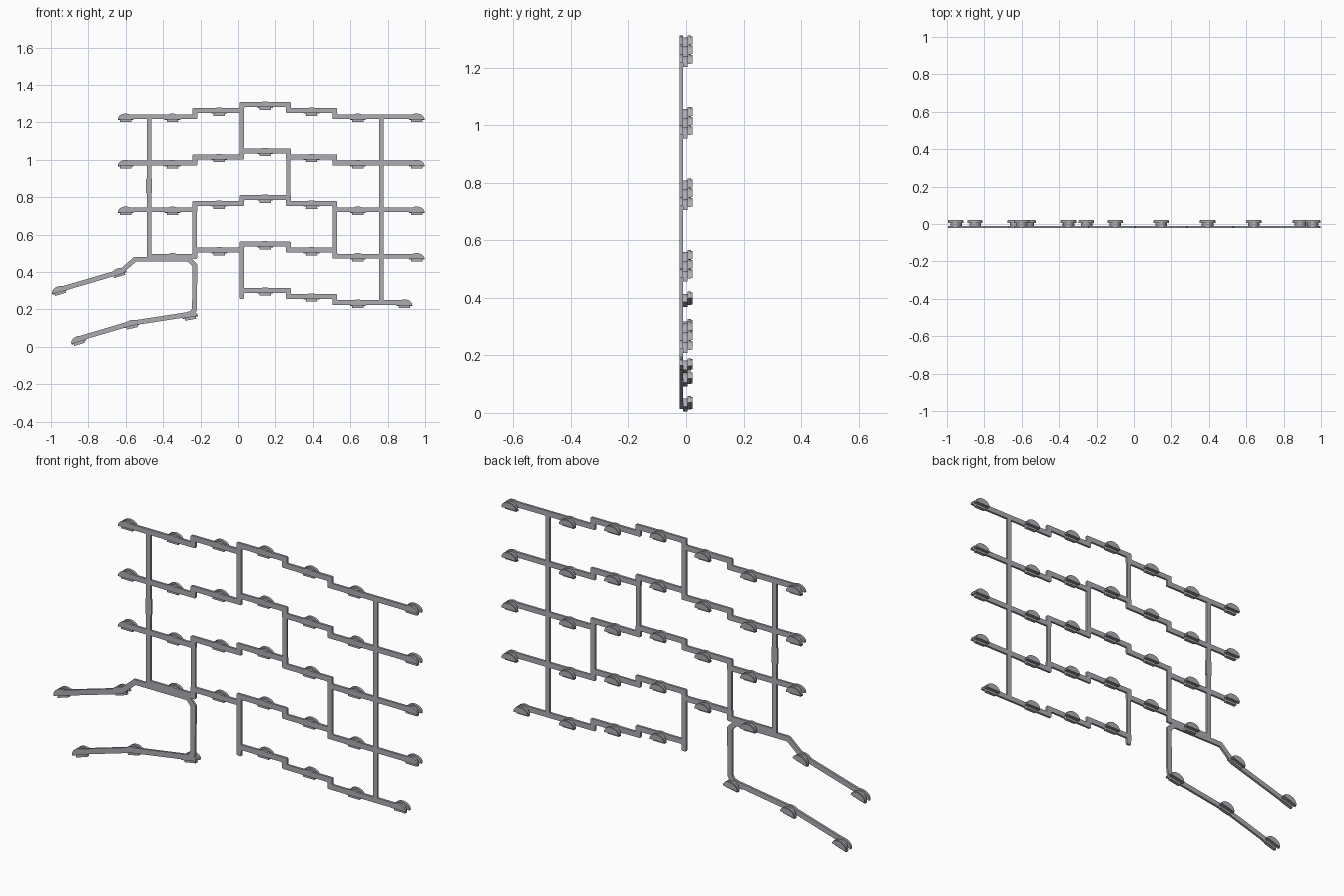
import bpy, bmesh, math
from mathutils import Vector, Matrix

if "Cube" in bpy.data.objects:
    bpy.data.objects.remove(bpy.data.objects["Cube"], do_unlink=True)

grey = bpy.data.materials.new("cool grey")
grey.use_nodes = True
COLOUR = (0.42, 0.42, 0.45, 1)
grey.diffuse_color = COLOUR
grey.node_tree.nodes["Principled BSDF"].inputs["Base Color"].default_value = COLOUR

RAIL = 0.026                                  # rail width
FRONT, RAIL_BACK, NECK_BACK, BACK = -0.022, -0.011, 0.006, 0.022


def finish(bm, name):
    bmesh.ops.recalc_face_normals(bm, faces=bm.faces)
    mesh = bpy.data.meshes.new(name)
    bm.to_mesh(mesh)
    bm.free()
    mesh.materials.append(grey)
    ob = bpy.data.objects.new(name, mesh)
    bpy.context.collection.objects.link(ob)
    return ob


def slab(bm, outline, y0, y1, corner=0.0):
    """Extrude a flat x-z outline from y0 to y1, optionally trimming corners."""
    part = bmesh.new()
    part.faces.new([part.verts.new((x, y0, z)) for x, z in outline])
    if corner:
        bmesh.ops.bevel(part, geom=part.verts[:], offset=corner, segments=2,
                        profile=0.5, affect='VERTICES')
    ext = bmesh.ops.extrude_face_region(part, geom=part.faces[:])
    moved = [g for g in ext["geom"] if isinstance(g, bmesh.types.BMVert)]
    bmesh.ops.translate(part, verts=moved, vec=(0, y1 - y0, 0))
    bmesh.ops.recalc_face_normals(part, faces=part.faces)
    tmp = bpy.data.meshes.new("tmp")
    part.to_mesh(tmp)
    part.free()
    bm.from_mesh(tmp)
    bpy.data.meshes.remove(tmp)


def rail(name, path, width=RAIL, y0=FRONT):
    """Flat bar of constant width that follows a path with mitred corners."""
    pts = [Vector(p) for p in path]
    dirs = [(b - a).normalized() for a, b in zip(pts, pts[1:])]
    left, right = [], []
    for i, p in enumerate(pts):
        d0, d1 = dirs[max(i - 1, 0)], dirs[min(i, len(dirs) - 1)]
        n0, n1 = Vector((-d0.y, d0.x)), Vector((-d1.y, d1.x))
        off = (n0 + n1) * (width / 2 / (1 + n0.dot(n1)))
        left.append(p + off)
        right.append(p - off)
    bm = bmesh.new()
    slab(bm, left + right[::-1], y0, RAIL_BACK, 0.005)
    return finish(bm, name)


def dome(half_width, base, top, steps=16):
    """Half-round outline with a flat base."""
    return [(half_width * math.cos(math.pi * i / steps),
             base + (top - base) * math.sin(math.pi * i / steps))
            for i in range(steps + 1)]


def pad(name, x, z, tilt=0.0):
    """Grooved half-round knob: front flange, narrower neck, back cap."""
    bm = bmesh.new()
    slab(bm, dome(0.042, -0.014, 0.017), FRONT, RAIL_BACK)
    slab(bm, dome(0.031, -0.028, 0.010), RAIL_BACK, NECK_BACK)
    slab(bm, dome(0.042, -0.017, 0.017), NECK_BACK, BACK - 0.004)
    slab(bm, dome(0.039, -0.015, 0.014), BACK - 0.004, BACK)
    bm.transform(Matrix.Translation((x, 0, z)) @ Matrix.Rotation(-math.radians(tilt), 4, 'Y'))
    ob = finish(bm, name)
    bpy.context.view_layer.objects.active = ob
    ob.select_set(True)
    bpy.ops.object.shade_smooth_by_angle(angle=math.radians(30))
    ob.select_set(False)


# Stepped horizontal rails: x of each step and height of each stretch
STEPS = [-0.23, 0.02, 0.27, 0.517]
RISE = [0, 0.033, 0.065, 0.033, 0]
PADS = [-0.60, -0.35, -0.10, 0.145, 0.393, 0.64]


def height(x):
    return RISE[sum(x > s for s in STEPS)]


def stepped_row(name, base, start, end, last_pad):
    path = [(start, base + height(start + 0.001))]
    for i, s in enumerate(STEPS):
        if s > start:
            path += [(s, base + RISE[i]), (s, base + RISE[i + 1])]
    rail(name, path + [(end, base)])
    for i, x in enumerate([p for p in PADS if p > start] + [last_pad]):
        pad(f"{name}_pad_{i + 1}", x, base + height(x))


rows = [("top_rail", 1.23, -0.61, 0.965, 0.955),
        ("upper_rail", 0.982, -0.61, 0.965, 0.955),
        ("middle_rail", 0.733, -0.61, 0.965, 0.955),
        ("lower_rail", 0.484, -0.475, 0.965, 0.955),
        ("bottom_rail", 0.236, 0.008, 0.90, 0.89)]
for row in rows:
    stepped_row(*row)

# Upright connectors
uprights = [("left_upright", -0.475, 1.23, 0.472),
            ("right_upright", 0.765, 1.23, 0.236),
            ("upright_a", 0.02, 1.265, 1.01),
            ("upright_b", 0.27, 1.045, 0.766),
            ("upright_c", -0.23, 0.766, 0.47),
            ("upright_d", 0.517, 0.766, 0.484),
            ("upright_e", 0.02, 0.55, 0.29)]
for name, x, z0, z1 in uprights:
    rail(name, [(x, z0), (x, z1)], 0.024)
rail("label_plate", [(-0.475, 0.90), (-0.475, 0.82)], 0.033)

# Slanted side branch that drops from the lower rail
rail("side_branch", [(-0.957, 0.305), (-0.625, 0.402), (-0.55, 0.468), (-0.26, 0.468),
                     (-0.23, 0.435), (-0.232, 0.20), (-0.25, 0.175),
                     (-0.57, 0.126), (-0.855, 0.042)])
branch_pads = [(-0.957, 0.307, 17), (-0.64, 0.403, 17), (-0.57, 0.126, 13),
               (-0.258, 0.172, 10), (-0.855, 0.040, 17)]
for i, (x, z, tilt) in enumerate(branch_pads):
    pad(f"side_branch_pad_{i + 1}", x, z, tilt)
